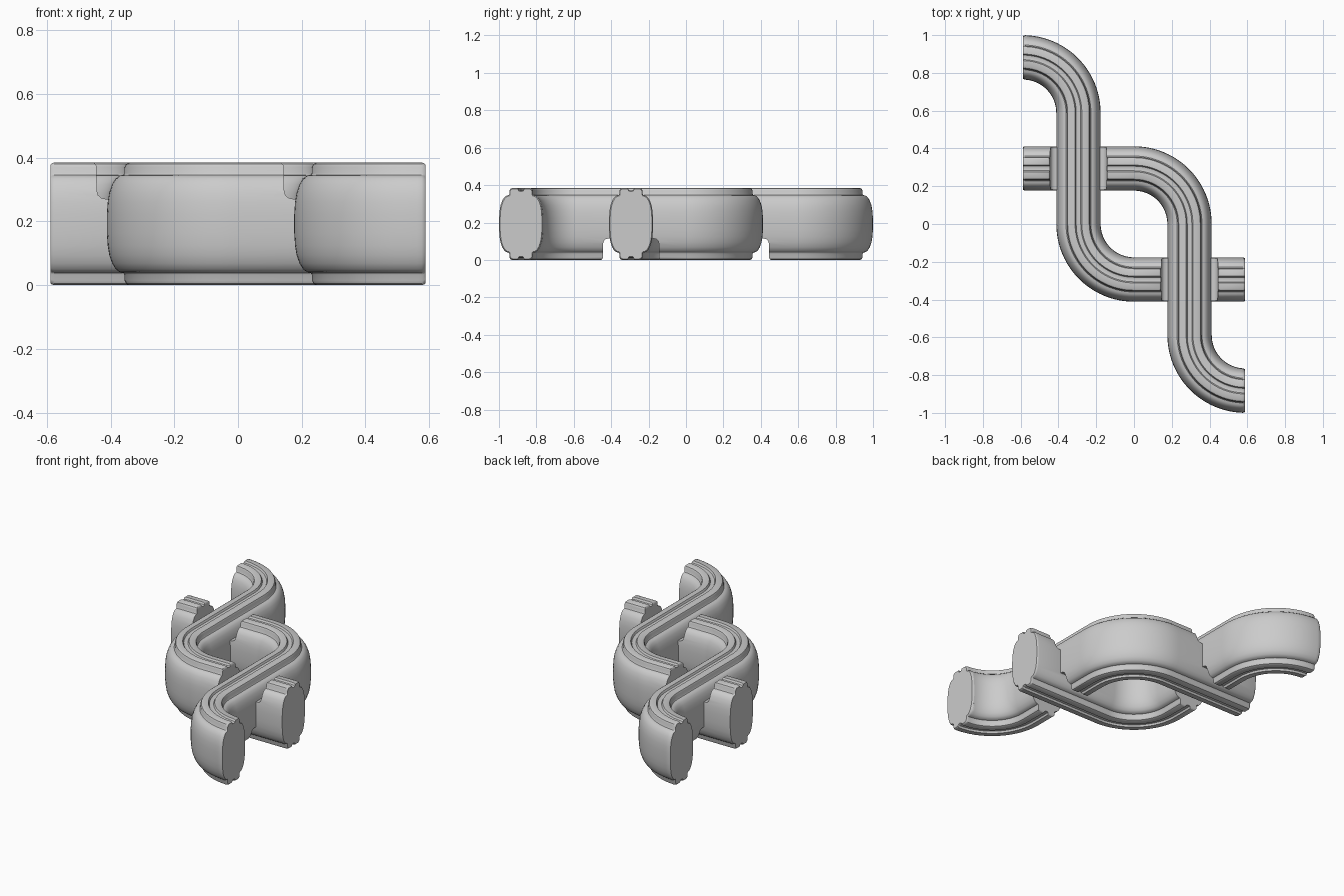
import bpy, bmesh
from math import sin, cos, pi, radians
from mathutils import Vector

if "Cube" in bpy.data.objects:
    bpy.data.objects.remove(bpy.data.objects["Cube"])

C = 0.294        # strand centreline offset / arc radius
H = 0.385        # overall height
MID = H / 2

# Quarter of the strand cross-section: groove, raised cap, step, rounded side
QUARTER = [(0.012, .181), (0.018, .1925), (0.048, .1925), (0.057, .188),
           (0.062, .178), (0.062, .160), (0.066, .154), (0.078, .151),
           (0.090, .142), (0.101, .124), (0.110, .098), (0.115, .068), (0.1175, .03)]
right = [(0, .178)] + QUARTER + [(x, -z) for x, z in reversed(QUARTER)]
PROFILE = right + [(-x, -z) for x, z in right]


def make_object(name, bm):
    bmesh.ops.recalc_face_normals(bm, faces=bm.faces)
    me = bpy.data.meshes.new(name)
    bm.to_mesh(me)
    bm.free()
    ob = bpy.data.objects.new(name, me)
    bpy.context.collection.objects.link(ob)
    return ob


def loft(name, rings):
    """Skin a list of closed rings and cap both ends."""
    bm = bmesh.new()
    vs = [[bm.verts.new(p) for p in r] for r in rings]
    n = len(vs[0])
    for a, b in zip(vs, vs[1:]):
        for i in range(n):
            bm.faces.new((a[i], a[(i + 1) % n], b[(i + 1) % n], b[i]))
    bm.faces.new(vs[0])
    bm.faces.new(vs[-1])
    return make_object(name, bm)


def strand(name, sign):
    """S-shaped strand; sign -1 gives the half-turn copy."""
    # stations: position, sideways direction, section scale (rounded ends)
    st = [((-2 * C, 3 * C), (0, 1), .95), ((-2 * C + .004, 3 * C), (0, 1), .98),
          ((-2 * C + .012, 3 * C), (0, 1), 1)]
    steps = 24
    for i in range(1, steps + 1):
        a = pi / 2 * (1 - i / steps)
        st.append(((-2 * C + C * cos(a), 2 * C + C * sin(a)), (cos(a), sin(a)), 1))
    for i in range(steps + 1):
        a = pi + pi / 2 * i / steps
        st.append(((C * cos(a), C * sin(a)), (-cos(a), -sin(a)), 1))
    st += [((2 * C - .012, -C), (0, 1), 1), ((2 * C - .004, -C), (0, 1), .98),
           ((2 * C, -C), (0, 1), .95)]
    rings = []
    for (px, py), (dx, dy), s in st:
        rings.append([Vector((sign * (px + dx * u * s), sign * (py + dy * u * s),
                              MID + w * (1 - (1 - s) * .6))) for u, w in PROFILE])
    return loft(name, rings)


def notch_cutter(name, sign, over):
    """Rounded slot, cut from the top (over) or from the underside."""
    half = [(.175, .25), (.163, .195), (.155, .190), (.150, .181),
            (.149, .105), (.145, .090), (.135, .081), (.120, .078)]
    prof = half + [(-x, z) for x, z in reversed(half)]
    rings = []
    for t in (-.14, .14):
        if over:
            rings.append([(sign * (C + u), sign * (-C + t), MID + w) for u, w in prof])
        else:
            rings.append([(sign * (-C + t), sign * (C + u), MID - w) for u, w in prof])
    ob = loft(name, rings)
    ob.hide_render = True
    return ob


def boolean(target, other, op):
    m = target.modifiers.new(op.lower(), 'BOOLEAN')
    m.operation, m.solver, m.object = op, 'EXACT', other
    bpy.context.view_layer.objects.active = target
    bpy.ops.object.modifier_apply(modifier=m.name)
    bpy.data.objects.remove(other)


# Two interwoven strands, each notched once above and once below
strands = []
for label, sign in (("left_strand", 1), ("right_strand", -1)):
    ob = strand(label, sign)
    for over in (True, False):
        boolean(ob, notch_cutter("notch_cutter", sign, over), 'DIFFERENCE')
    strands.append(ob)

# Fuse into one woven link
link, other = strands
boolean(link, other, 'UNION')
link.name = "woven_link"

# Smooth shading with crisp steps
bpy.ops.object.select_all(action='DESELECT')
link.select_set(True)
bpy.context.view_layer.objects.active = link
bpy.ops.object.shade_smooth_by_angle(angle=radians(35))
